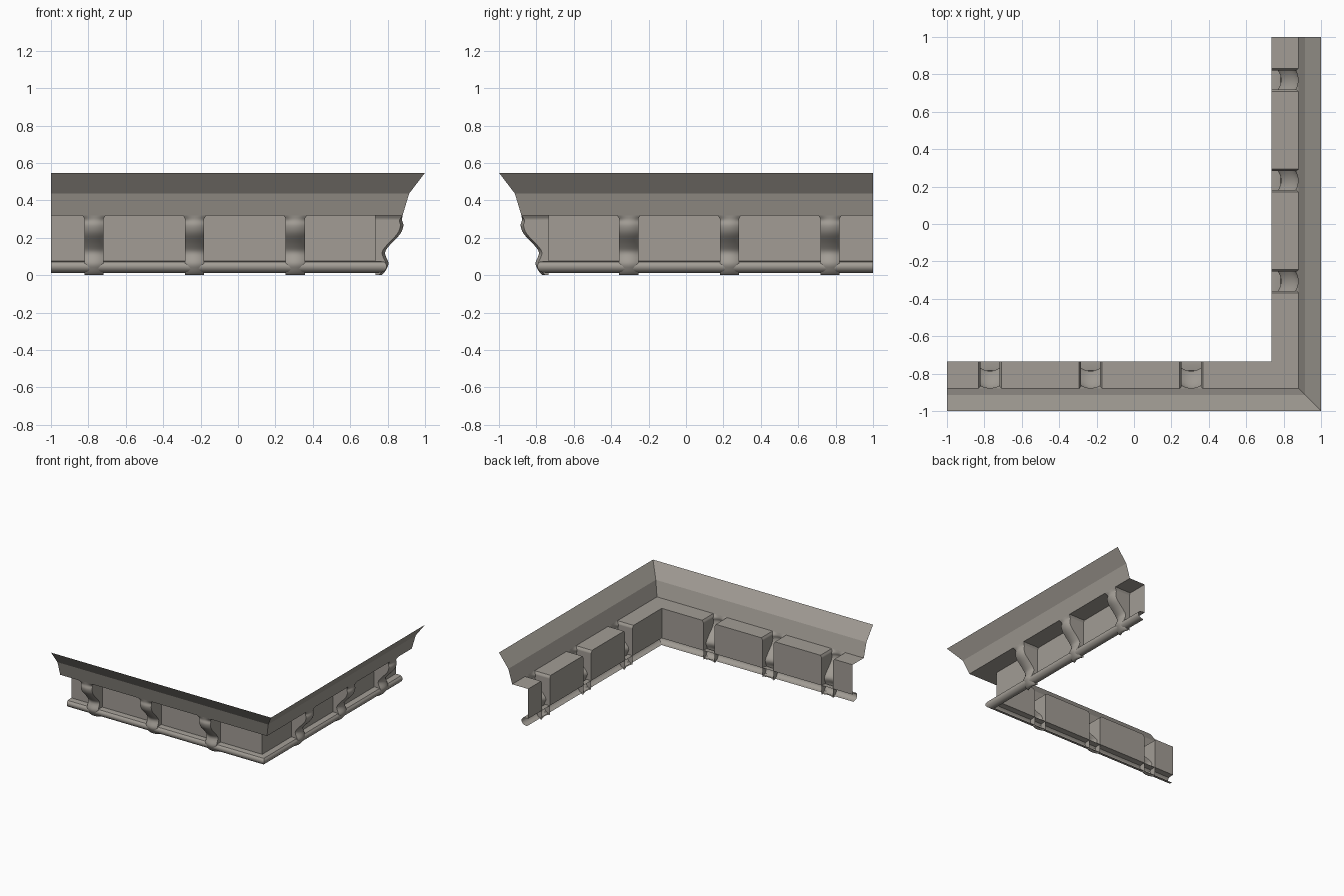
import bpy, bmesh, math
from mathutils import Vector

if "Cube" in bpy.data.objects:
    bpy.data.objects.remove(bpy.data.objects["Cube"])

stone = bpy.data.materials.new("warm grey stone")
stone.diffuse_color = (0.36, 0.335, 0.30, 1)
stone.use_nodes = True
stone.node_tree.nodes["Principled BSDF"].inputs["Base Color"].default_value = stone.diffuse_color

WALL = 0.735                       # distance of the frieze wall from centre
CENTRES = (-0.77, -0.232, 0.306)   # bracket positions along each wing
HALF = 0.051                       # bracket half width
FLARE = 0.011                      # widening at the bracket cap

# each wing maps (s along, d outward, z) into space; the second mirrors the first
WINGS = {
    "front": (lambda s, d, z: Vector((s, -d, z)), Vector((0, -1, -0.4))),
    "right": (lambda s, d, z: Vector((d, -s, z)), Vector((1, 0, -0.4))),
}


def grid_object(name, rows, wing, smooth=None):
    """Skin a grid of (s, d, z) rows as an open shell facing outward."""
    place, outward = WINGS[wing]
    bm = bmesh.new()
    vs = [[bm.verts.new(place(*p)) for p in row] for row in rows]
    for a, b in zip(vs, vs[1:]):
        for i in range(len(a) - 1):
            bm.faces.new((a[i], a[i + 1], b[i + 1], b[i]))
    bmesh.ops.remove_doubles(bm, verts=bm.verts, dist=1e-5)
    bmesh.ops.recalc_face_normals(bm, faces=bm.faces)
    if sum(f.normal.dot(outward) * f.calc_area() for f in bm.faces) < 0:
        bmesh.ops.reverse_faces(bm, faces=bm.faces)
    me = bpy.data.meshes.new(name)
    bm.to_mesh(me)
    bm.free()
    me.materials.append(stone)
    ob = bpy.data.objects.new(name, me)
    bpy.context.collection.objects.link(ob)
    if smooth:
        bpy.ops.object.select_all(action='DESELECT')
        ob.select_set(True)
        bpy.context.view_layer.objects.active = ob
        bpy.ops.object.shade_smooth_by_angle(angle=math.radians(smooth))


def spline(pts, n=4):
    """Smooth curve through the points."""
    p = [Vector(q) for q in pts]
    p = [2 * p[0] - p[1]] + p + [2 * p[-1] - p[-2]]
    out = []
    for i in range(1, len(p) - 2):
        a, b, c, d = p[i - 1:i + 3]
        for k in range(n):
            t = k / n
            out.append(0.5 * (2 * b + (c - a) * t + (2 * a - 5 * b + 4 * c - d) * t**2
                              + (3 * b - a - 3 * c + d) * t**3))
    return out + [p[-2]]


crown = [(1.0, 0.548), (0.915, 0.437), (0.88, 0.32)]
base = [(WALL, 0.075), (0.765, 0.075)] + spline(
    [(0.782, 0.072), (0.794, 0.055), (0.792, 0.035), (0.775, 0.018), (0.745, 0.012)], 3)
scroll = spline([(0.88, 0.32), (0.877, 0.295), (0.884, 0.265), (0.868, 0.222),
                 (0.815, 0.165), (0.786, 0.12), (0.804, 0.068), (0.795, 0.035),
                 (0.768, 0.003), (0.745, 0.008)])

for wing in WINGS:
    # crown and base mouldings, mitred at the corner
    for part, prof, smooth in (("crown", crown, None), ("base_moulding", base, 40)):
        grid_object(f"{wing}_{part}",
                    [[(-1, d, z) for d, z in prof], [(d, d, z) for d, z in prof]],
                    wing, smooth)

    # soffit and wall panels between the brackets
    starts = [None] + [c + HALF for c in CENTRES]
    ends = [c - HALF for c in CENTRES] + [None]
    for i, (a, b) in enumerate(zip(starts, ends)):
        rows = []
        for lim, sign in ((a, 1), (b, -1)):
            row = []
            for d, z in ((0.88, 0.32), (WALL, 0.32), (WALL, 0.302), (WALL, 0.075)):
                if lim is None:
                    s = -1 if sign == 1 else d
                else:
                    s = lim + sign * (FLARE if z > 0.31 else 0)
                row.append((s, d, z))
            rows.append(row)
        grid_object(f"{wing}_panel_{i + 1}", rows, wing)

    # scrolled brackets: rounded face with flat cheeks running back to the wall
    for i, c in enumerate(CENTRES):
        rows = []
        for d, z in scroll:
            w = HALF + FLARE * max(0, min(1, (z - 0.302) / 0.018))
            face = []
            for k in range(9):
                t = k / 4 - 1
                drop = 0.016 * t * t * min(1, (0.32 - z) / 0.03)
                face.append((c + w * t, max(WALL, d - drop), z))
            rows.append([(c - w, WALL, z)] + face + [(c + w, WALL, z)])
        # stand the lowest point on the ground
        low = min(p[2] for r in rows for p in r)
        rows = [[(s, d, z - low if z < 0.03 else z) for s, d, z in r] for r in rows]
        grid_object(f"{wing}_bracket_{i + 1}", rows, wing, 45)
